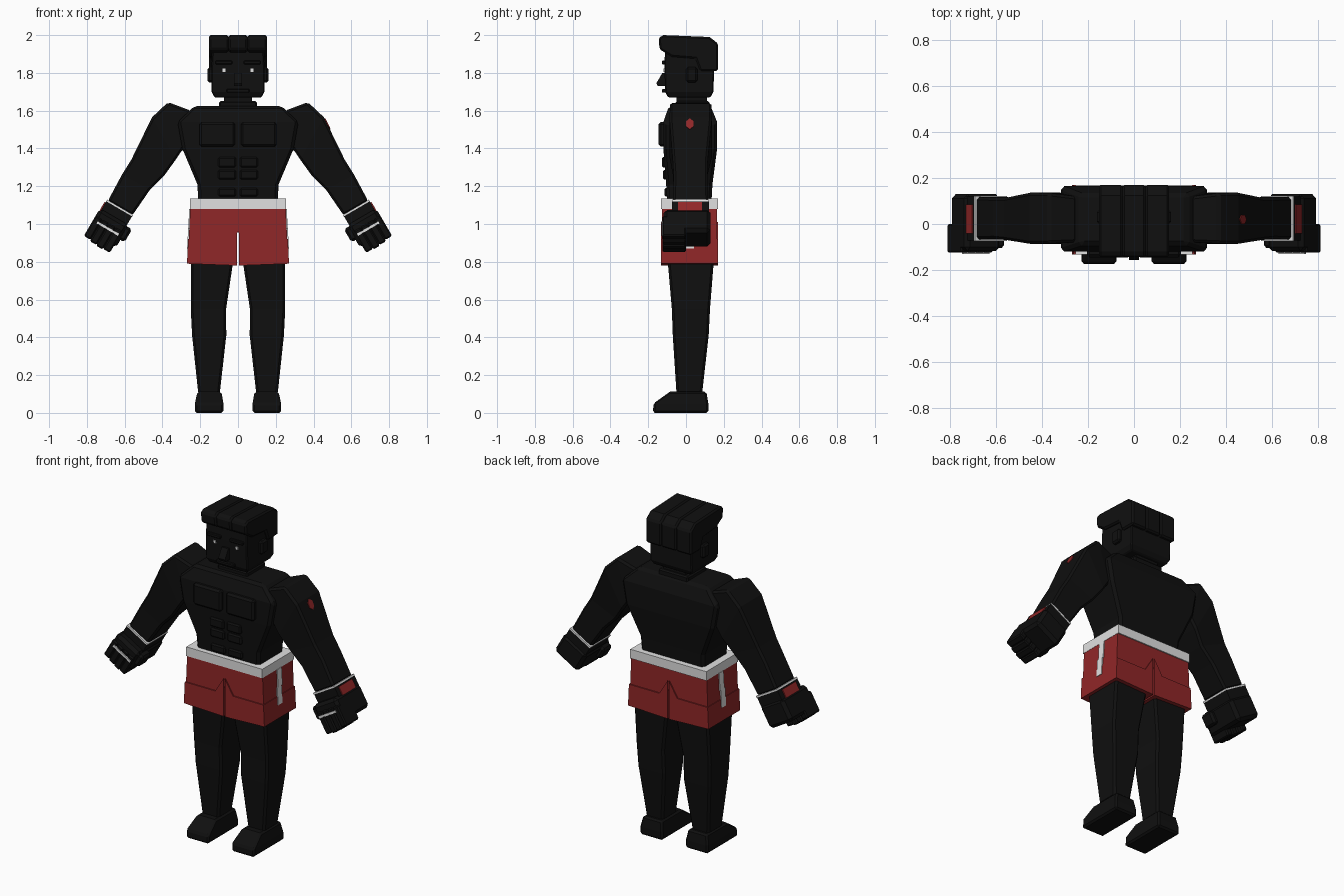
import bpy, bmesh
from mathutils import Vector

if "Cube" in bpy.data.objects:
    bpy.data.objects.remove(bpy.data.objects["Cube"])


def material(name, rgb):
    m = bpy.data.materials.new(name)
    m.diffuse_color = (*rgb, 1)
    m.use_nodes = True
    m.node_tree.nodes["Principled BSDF"].inputs["Base Color"].default_value = m.diffuse_color
    return m


BLACK = material("black", (0.005, 0.005, 0.005))
RED = material("red", (0.28, 0.02, 0.021))
WHITE = material("white", (0.75, 0.75, 0.75))


def loft(name, rings, mat=BLACK, bevel=0.0):
    """Skin a stack of matching rings of points and cap both ends."""
    bm = bmesh.new()
    rows = [[bm.verts.new(p) for p in ring] for ring in rings]
    n = len(rows[0])
    for a, b in zip(rows, rows[1:]):
        for i in range(n):
            j = (i + 1) % n
            bm.faces.new((a[i], a[j], b[j], b[i]))
    bm.faces.new(rows[0])
    bm.faces.new(rows[-1])
    bmesh.ops.recalc_face_normals(bm, faces=bm.faces[:])
    me = bpy.data.meshes.new(name)
    bm.to_mesh(me)
    bm.free()
    me.materials.append(mat)
    ob = bpy.data.objects.new(name, me)
    bpy.context.collection.objects.link(ob)
    if bevel:
        mod = ob.modifiers.new("bevel", "BEVEL")
        mod.width = bevel
        mod.segments = 1
        mod.limit_method = "ANGLE"
        mod.angle_limit = 0.7
    return ob


def rect(x0, x1, y0, y1, z):
    return [(x0, y0, z), (x1, y0, z), (x1, y1, z), (x0, y1, z)]


def box(name, x0, x1, y0, y1, z0, z1, mat=BLACK, bevel=0.0):
    return loft(name, [rect(x0, x1, y0, y1, z0), rect(x0, x1, y0, y1, z1)], mat, bevel)


def prism_y(name, poly, y0, y1, mat=BLACK, bevel=0.0):
    """Front outline of (x, z) points pushed through y."""
    return loft(name, [[(x, y, z) for x, z in poly] for y in (y0, y1)], mat, bevel)


def prism_x(name, poly, x0, x1, mat=BLACK, bevel=0.0):
    """Side outline of (y, z) points pushed through x."""
    return loft(name, [[(x, y, z) for y, z in poly] for x in (x0, x1)], mat, bevel)


# Torso and neck
torso = [(1.12, .21, -.10, .135), (1.21, .215, -.105, .14), (1.40, .295, -.12, .165),
         (1.54, .32, -.12, .165), (1.625, .23, -.09, .13)]
loft("torso", [rect(-w, w, a, b, z) for z, w, a, b in torso], BLACK, .015)
box("neck_base", -.10, .10, -.055, .125, 1.61, 1.65, BLACK, .008)
box("neck", -.075, .075, -.05, .11, 1.62, 1.70)

# Head
head = [(1.67, .125, -.095, .13), (1.70, .14, -.11, .145), (1.84, .14, -.115, .15),
        (1.93, .135, -.11, .15)]
loft("head", [rect(-w, w, a, b, z) for z, w, a, b in head], BLACK, .006)
prism_x("nose", [(-.11, 1.80), (-.125, 1.80), (-.157, 1.745), (-.15, 1.73), (-.11, 1.73)],
        -.022, .022)
box("mouth", -.06, .06, -.128, -.10, 1.695, 1.715, BLACK, .004)

# Hair in three swept strips
hair = [(-.145, 1.985), (-.12, 2.0), (.125, 1.99), (.17, 1.955), (.17, 1.81),
        (.075, 1.81), (.05, 1.875), (-.075, 1.885), (-.14, 1.925)]
for x0, x1 in ((-.153, -.05), (-.05, .05), (.05, .153)):
    prism_x("hair_strip", hair, x0, x1, BLACK, .009)

# Shorts: belt and seat
box("belt", -.255, .255, -.132, .17, 1.08, 1.135, WHITE)
prism_y("shorts_seat", [(-.253, 1.085), (-.261, .90), (-.03, .90), (0, .96),
                        (.03, .90), (.261, .90), (.253, 1.085)], -.126, .163, RED)

# Wrist frame: L runs down the hand, W runs outward across it
WRIST = Vector((.6255, 0, 1.085))
ALONG = Vector((.504, 0, -.863))
ACROSS = Vector((.863, 0, .504))

for s in (1, -1):
    def xs(a, b):
        return sorted((s * a, s * b))

    def hand_box(name, l0, l1, w0, w1, y0, y1, mat=BLACK, bevel=0.0):
        rings = []
        for l in (l0, l1):
            ring = []
            for w, y in ((w0, y0), (w1, y0), (w1, y1), (w0, y1)):
                p = WRIST + ALONG * l + ACROSS * w
                ring.append((s * p.x, y, p.z))
            rings.append(ring)
        return loft(name, rings, mat, bevel)

    # Face details
    box("ear", *xs(.13, .162), -.0, .06, 1.75, 1.83, BLACK, .01)
    box("eyebrow", *xs(.03, .12), -.128, -.10, 1.845, 1.865, BLACK, .004)
    box("eye", *xs(.066, .082), -.12, -.112, 1.806, 1.824, WHITE)

    # Chest and stomach muscles
    box("chest_muscle", *xs(.015, .205), -.145, -.09, 1.41, 1.54, BLACK, .012)
    for z0, z1, y in ((1.30, 1.355, -.128), (1.235, 1.287, -.122), (1.145, 1.19, -.115)):
        box("stomach_muscle", *xs(.01, .105), y, -.08, z0, z1, BLACK, .008)

    # Arm: pairs of outer and inner (x, z) points with front and back y
    arm = [((.25, 1.60), (.25, 1.40), -.08, .12), ((.37, 1.645), (.293, 1.395), -.085, .135),
           ((.455, 1.565), (.33, 1.34), -.087, .137), ((.565, 1.34), (.388, 1.26), -.07, .115),
           ((.615, 1.26), (.467, 1.18), -.065, .115), ((.690, 1.12), (.56, 1.045), -.068, .117)]
    loft("arm", [[(s * o[0], a, o[1]), (s * o[0], b, o[1]),
                  (s * i[0], b, i[1]), (s * i[0], a, i[1])] for o, i, a, b in arm],
         BLACK, .012)

    # Glove
    hand_box("glove_trim", -.004, .006, -.08, .08, -.073, .122, WHITE)
    hand_box("glove_cuff", .006, .08, -.078, .08, -.071, .12)
    hand_box("cuff_patch", .014, .066, .078, .086, -.042, .085, RED)
    hand_box("fist", .055, .195, -.088, .09, -.118, .13, BLACK, .018)
    hand_box("thumb", .065, .145, -.113, -.06, -.105, -.02, BLACK, .012)
    for k, end in enumerate((.232, .236, .232, .224)):
        w = -.074 + k * .041
        hand_box("finger", .10, end, w, w + .041, -.125, 0, BLACK, .007)
    hand_box("knuckle_stripe", .120, .133, -.066, .066, -.131, -.122, WHITE)

    # Shorts leg and side stripe
    prism_y("shorts_leg", [(s * x, z) for x, z in
            ((.005, .78), (.27, .79), (.264, .92), (.06, .92), (.005, 1.01))],
            -.133, .17, RED)
    for y0, z0, z1 in ((.008, .975, 1.08), (.0, .87, .975)):
        prism_y("shorts_stripe", [(s * x, z) for x, z in
                ((.25, z1), (.258 + (1.08 - z1) * .055, z1),
                 (.258 + (1.08 - z0) * .055, z0), (.25, z0))], y0, y0 + .042, WHITE)

    # Leg
    leg = [(.84, .02, .25, -.10, .15), (.55, .063, .25, -.075, .127),
           (.41, .062, .243, -.07, .12), (.10, .097, .21, -.05, .085)]
    loft("leg", [rect(*xs(a, b), c, d, z) for z, a, b, c, d in leg], BLACK, .012)

    # Foot
    foot = [(0, .077, .228, -.175, .118), (.05, .077, .228, -.172, .118),
            (.112, .088, .215, -.085, .108)]
    loft("foot", [rect(*xs(a, b), c, d, z) for z, a, b, c, d in foot], BLACK, .01)

# Small six-sided mark on one upper arm
mark = []
for y, z in ((.02, 1.558), (.04, 1.542), (.04, 1.515), (.02, 1.50), (0, 1.515), (0, 1.542)):
    mark.append((.455 + (1.565 - z) * .489, y, z))
loft("arm_mark", [[(x + d, y, z + d * .49) for x, y, z in mark] for d in (-.004, .004)], RED)
